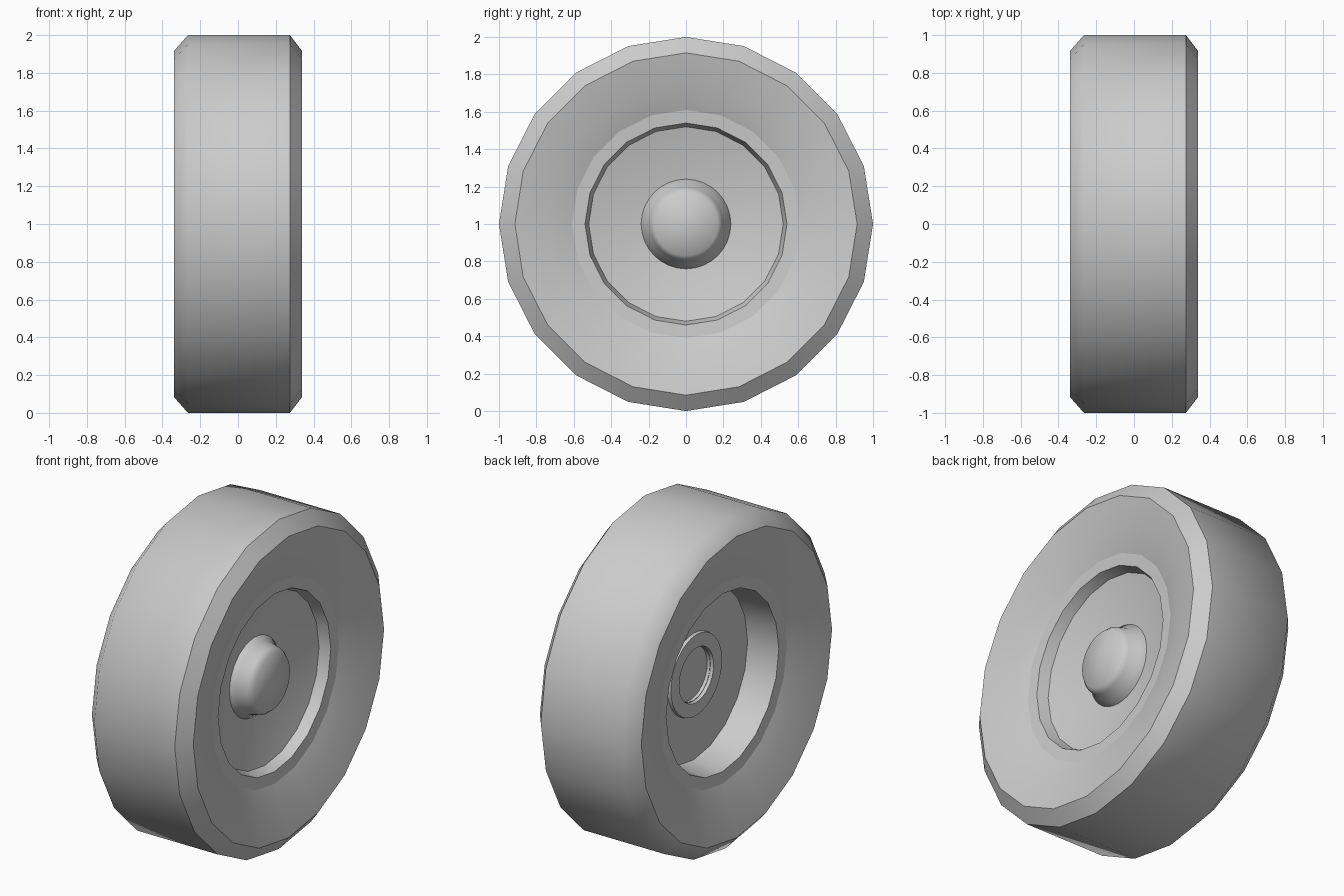
import bpy, bmesh, math

if "Cube" in bpy.data.objects:
    bpy.data.objects.remove(bpy.data.objects["Cube"])

AXLE = 1.0  # height of the wheel centre


def lathe(name, profile, sides, angle=50):
    """Revolve (x, radius) points, listed from the right side round to the left, about the x axis."""
    bm = bmesh.new()
    rings = []
    for x, r in profile:
        if r == 0:
            rings.append([bm.verts.new((x, 0, AXLE))] * sides)
            continue
        rings.append([bm.verts.new((x, r * math.cos(math.tau * i / sides),
                                    AXLE + r * math.sin(math.tau * i / sides)))
                      for i in range(sides)])
    for a, b in zip(rings, rings[1:]):
        for i in range(sides):
            j = (i + 1) % sides
            bm.faces.new(list(dict.fromkeys((a[i], b[i], b[j], a[j]))))
    mesh = bpy.data.meshes.new(name)
    bm.to_mesh(mesh)
    bm.free()
    obj = bpy.data.objects.new(name, mesh)
    bpy.context.collection.objects.link(obj)
    bpy.ops.object.select_all(action='DESELECT')
    obj.select_set(True)
    bpy.context.view_layer.objects.active = obj
    bpy.ops.object.shade_smooth_by_angle(angle=math.radians(angle))
    return obj


# Tyre: flat tread, chamfered shoulders, dished sidewalls
lathe("tyre", [(0.25, 0.61), (0.30, 0.74), (0.34, 0.915), (0.275, 1.0),
               (-0.265, 1.0), (-0.34, 0.915), (-0.30, 0.74), (-0.25, 0.61)], 20)

# Rim: lip, step and shallow cone on the right; deep well with a flat disc on the left
lathe("rim_front", [(0.10, 0), (0.10, 0.20), (0.18, 0.52), (0.245, 0.54), (0.25, 0.61)], 20)
lathe("rim_back", [(-0.25, 0.61), (-0.245, 0.54), (-0.05, 0.52), (-0.05, 0.16)], 20)

# Hub cap: flared base and softly rounded face
lathe("hub_cap", [(0.24, 0), (0.23, 0.17), (0.20, 0.195), (0.14, 0.21), (0.11, 0.24), (0.09, 0.24)], 32)

# Back hub: raised ring with a shallow round recess
lathe("back_hub", [(-0.04, 0.25), (-0.07, 0.245), (-0.07, 0.165), (-0.03, 0.16), (-0.03, 0)], 32)
